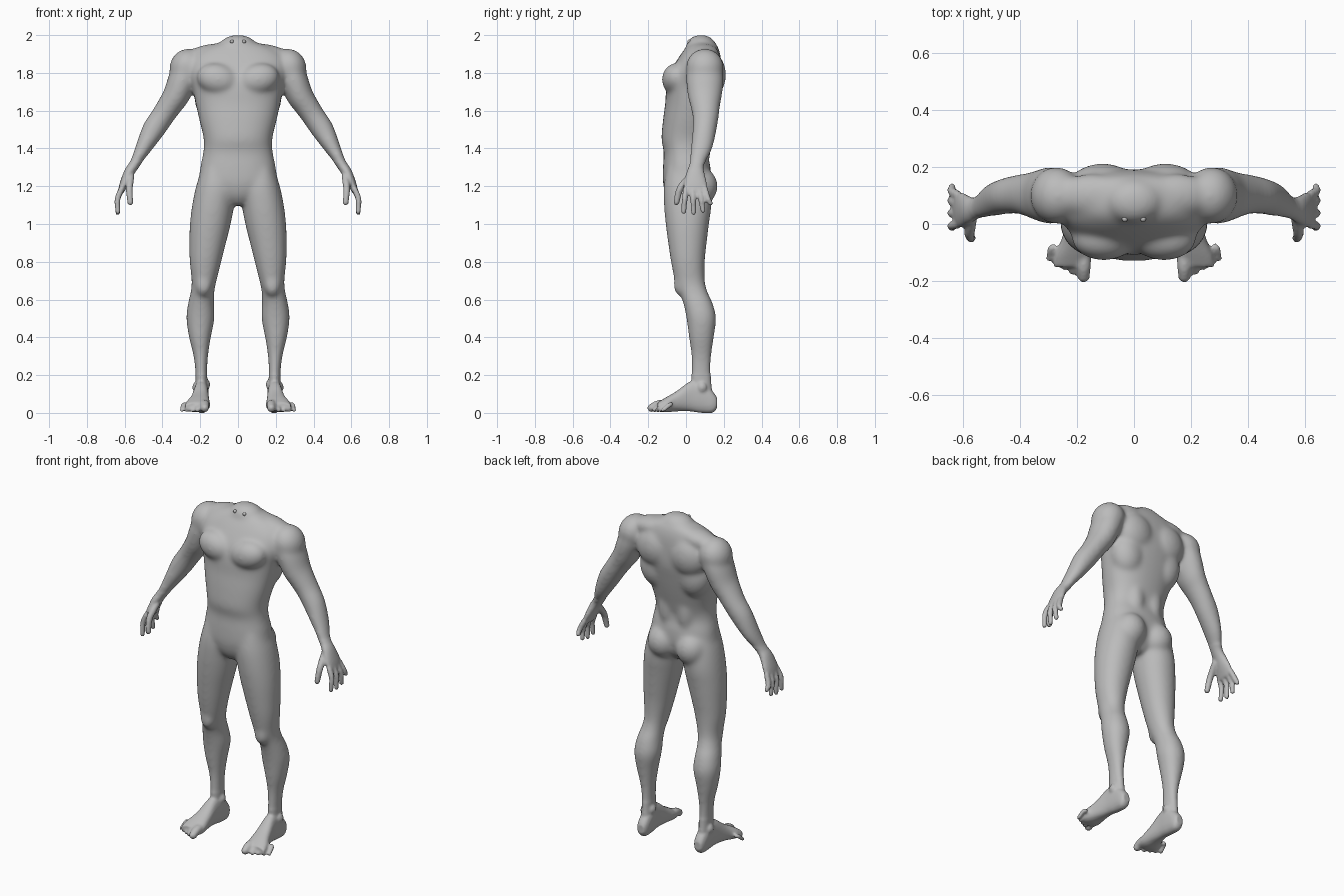
import bpy, bmesh, math
from mathutils import Vector, Matrix

cube = bpy.data.objects.get("Cube")
if cube:
    bpy.data.objects.remove(cube, do_unlink=True)

skin = bpy.data.materials.new("grey_clay")
skin.use_nodes = True
grey = (0.5, 0.5, 0.5, 1)
skin.diffuse_color = grey
skin.node_tree.nodes["Principled BSDF"].inputs["Base Color"].default_value = grey

bm = bmesh.new()


def resample(rows, steps=5):
    """Catmull-Rom curve through rows of numbers."""
    out = []
    last = len(rows) - 1
    for i in range(last):
        quad = [rows[max(i - 1, 0)], rows[i], rows[i + 1], rows[min(i + 2, last)]]
        for k in range(steps):
            t = k / steps
            out.append([b + t / 2 * (c - a + t * (2 * a - 5 * b + 4 * c - d + t * (3 * (b - c) + d - a)))
                        for a, b, c, d in zip(*quad)])
    return out + [list(rows[-1])]


def skin_rings(rings, power=2.0, count=32):
    """Closed tube through (centre, half axis, half axis) rings."""
    loops = []
    for centre, u, v in rings:
        loop = []
        for k in range(count):
            angle = math.tau * k / count
            c, s = math.cos(angle), math.sin(angle)
            c = math.copysign(abs(c) ** (2 / power), c)
            s = math.copysign(abs(s) ** (2 / power), s)
            loop.append(bm.verts.new(centre + u * c + v * s))
        loops.append(loop)
    for a, b in zip(loops, loops[1:]):
        for k in range(count):
            n = (k + 1) % count
            bm.faces.new((a[k], a[n], b[n], b[k]))
    bm.faces.new(loops[0])
    bm.faces.new(loops[-1])


def upright(rows, side=1, power=2.3):
    """Rows of z, x range, y range."""
    skin_rings([(Vector((side * (x0 + x1) / 2, (y0 + y1) / 2, z)),
                 Vector(((x1 - x0) / 2, 0, 0)), Vector((0, (y1 - y0) / 2, 0)))
                for z, x0, x1, y0, y1 in resample(rows)], power)


def lengthwise(rows, side):
    """Rows of y, x range, z range."""
    skin_rings([(Vector((side * (x0 + x1) / 2, y, (z0 + z1) / 2)),
                 Vector(((x1 - x0) / 2, 0, 0)), Vector((0, 0, (z1 - z0) / 2)))
                for y, x0, x1, z0, z1 in resample(rows)], 2.4)


def limb(rows, side, hint=Vector((0, 1, 0))):
    """Rows of centre x, y, z, then radius across and radius along the hint."""
    fine = resample(rows)
    pts = [Vector((side * r[0], r[1], r[2])) for r in fine]
    rings = []
    for i, row in enumerate(fine):
        way = (pts[min(i + 1, len(pts) - 1)] - pts[max(i - 1, 0)]).normalized()
        v = (hint - way * hint.dot(way)).normalized()
        rings.append((pts[i], way.cross(v) * row[3], v * row[4]))
    skin_rings(rings)


def ball(centre, radii, side=1, tilt=0):
    matrix = (Matrix.Translation((side * centre[0], centre[1], centre[2]))
              @ Matrix.Rotation(side * tilt, 4, 'Y') @ Matrix.Diagonal((*radii, 1)))
    bmesh.ops.create_uvsphere(bm, u_segments=32, v_segments=20, radius=1, matrix=matrix)


def digit(base, middle, tip, radius, side, hint=Vector((0, 1, 0))):
    limb([(*base, radius, radius), (*middle, radius, radius),
          (*tip, radius * .85, radius * .85)], side, hint)
    ball(tip, [radius * .88] * 3, side)


# Torso and neck stump
torso = [(1.965, .08, .03, .15), (1.935, .18, 0, .17), (1.88, .25, -.04, .185),
         (1.8, .26, -.085, .19), (1.72, .24, -.105, .19), (1.64, .225, -.11, .175),
         (1.55, .205, -.122, .155), (1.45, .182, -.13, .13), (1.38, .184, -.118, .115),
         (1.3, .2, -.122, .13), (1.22, .2, -.122, .13), (1.15, .12, -.105, .11),
         (1.1, .035, -.07, .07)]
upright([(z, -w, w, f, b) for z, w, f, b in torso])
ball((0, .08, 1.94), (.1, .08, .062))

for side in (1, -1):
    # Chest, shoulder blade, back, shoulder and buttock masses
    ball((.105, -.05, 1.765), (.115, .078, .085), side, -.25)
    ball((.11, .13, 1.79), (.12, .082, .12), side)
    ball((.13, .09, 1.66), (.1, .09, .13), side, .12)
    ball((.15, .1, 1.9), (.13, .075, .052), side, .15)
    ball((.272, .1, 1.83), (.09, .1, .1), side, -.4)
    ball((.06, .07, 1.42), (.06, .062, .16), side)
    ball((.095, .075, 1.2), (.092, .093, .1), side)

    # Leg
    upright([(1.3, .05, .19, -.1, .1), (1.2, .01, .222, -.118, .13),
             (1.1, .02, .243, -.117, .135), (1, .038, .255, -.108, .122),
             (.9, .063, .258, -.095, .11), (.8, .088, .256, -.08, .1),
             (.7, .113, .246, -.06, .1), (.64, .125, .251, -.036, .115),
             (.58, .127, .265, -.015, .142), (.5, .124, .274, .002, .16),
             (.4, .143, .26, .015, .148), (.3, .158, .236, .028, .135),
             (.2, .163, .225, .028, .132), (.1, .16, .225, .03, .14)], side, 2.1)
    ball((.182, -.025, .68), (.045, .042, .065), side)
    for x, z in ((.165, .15), (.224, .135)):
        ball((x, .085, z), (.017, .025, .028), side)

    # Foot and toes
    lengthwise([(.165, .17, .215, .025, .08), (.14, .158, .225, 0, .115),
                (.08, .155, .23, 0, .17), (.02, .156, .235, .008, .165),
                (-.05, .152, .252, .008, .115), (-.11, .148, .277, .003, .08),
                (-.15, .155, .282, .008, .055)], side)
    for i in range(5):
        r = .025 if i == 0 else .0155 - .0008 * i
        x, reach = .176 + .026 * i + (.01 if i else 0), -.182 + .015 * i
        digit((x - .004 * i, -.1 + .006 * i, .045), (x, reach + .035, .042),
              (x + .002 * i, reach, r + .001), r, side, Vector((1, 0, 0)))

    # Arm and palm
    limb([(.24, .1, 1.86, .07, .08), (.285, .1, 1.78, .078, .1),
          (.325, .1, 1.685, .072, .092), (.36, .102, 1.63, .066, .08),
          (.4, .104, 1.57, .062, .07), (.447, .098, 1.5, .061, .064),
          (.497, .083, 1.41, .045, .058), (.53, .065, 1.35, .033, .046),
          (.552, .056, 1.31, .028, .038), (.578, .05, 1.27, .027, .048),
          (.605, .05, 1.21, .022, .062), (.62, .052, 1.17, .016, .06)], side)

    # Fingers and thumb
    for root, tip, low in ((0, -.012, 1.065), (.035, .04, 1.06),
                           (.069, .09, 1.07), (.1, .13, 1.11)):
        digit((.614, root, 1.19), (.637, (root + tip) / 2, 1.135),
              (.636, tip, low), .0155, side)
    digit((.565, .03, 1.26), (.575, -.03, 1.19), (.57, -.05, 1.115), .0185, side)

# Fuse the parts into one continuous surface
bmesh.ops.recalc_face_normals(bm, faces=bm.faces)
mesh = bpy.data.meshes.new("rough_body")
bm.to_mesh(mesh)
bm.free()
body = bpy.data.objects.new("body", mesh)
bpy.context.collection.objects.link(body)
fuse = body.modifiers.new("fuse", 'REMESH')
fuse.mode = 'VOXEL'
fuse.voxel_size = .0075
graph = bpy.context.evaluated_depsgraph_get()
fused = bpy.data.meshes.new_from_object(body.evaluated_get(graph))
body.modifiers.clear()
body.data = fused

# Soften the joins, keeping hands and feet crisp
bm = bmesh.new()
bm.from_mesh(fused)
broad = [v for v in bm.verts if v.co.z > .2 and not (abs(v.co.x) > .5 and v.co.z < 1.33)]
for verts, rounds in ((broad, 22), (list(bm.verts), 2)):
    for _ in range(rounds):
        bmesh.ops.smooth_vert(bm, verts=verts, factor=.5,
                              use_axis_x=True, use_axis_y=True, use_axis_z=True)
bm.to_mesh(fused)
bm.free()
fused.materials.clear()
fused.materials.append(skin)
fused.shade_smooth()

# Two small beads on the neck stump
for side, name in ((1, "left_bead"), (-1, "right_bead")):
    bpy.ops.mesh.primitive_uv_sphere_add(segments=20, ring_count=12, radius=.01,
                                         location=(side * .032, .017, 1.966))
    bead = bpy.context.object
    bead.name = name
    bead.data.materials.append(skin)
    bead.data.shade_smooth()
